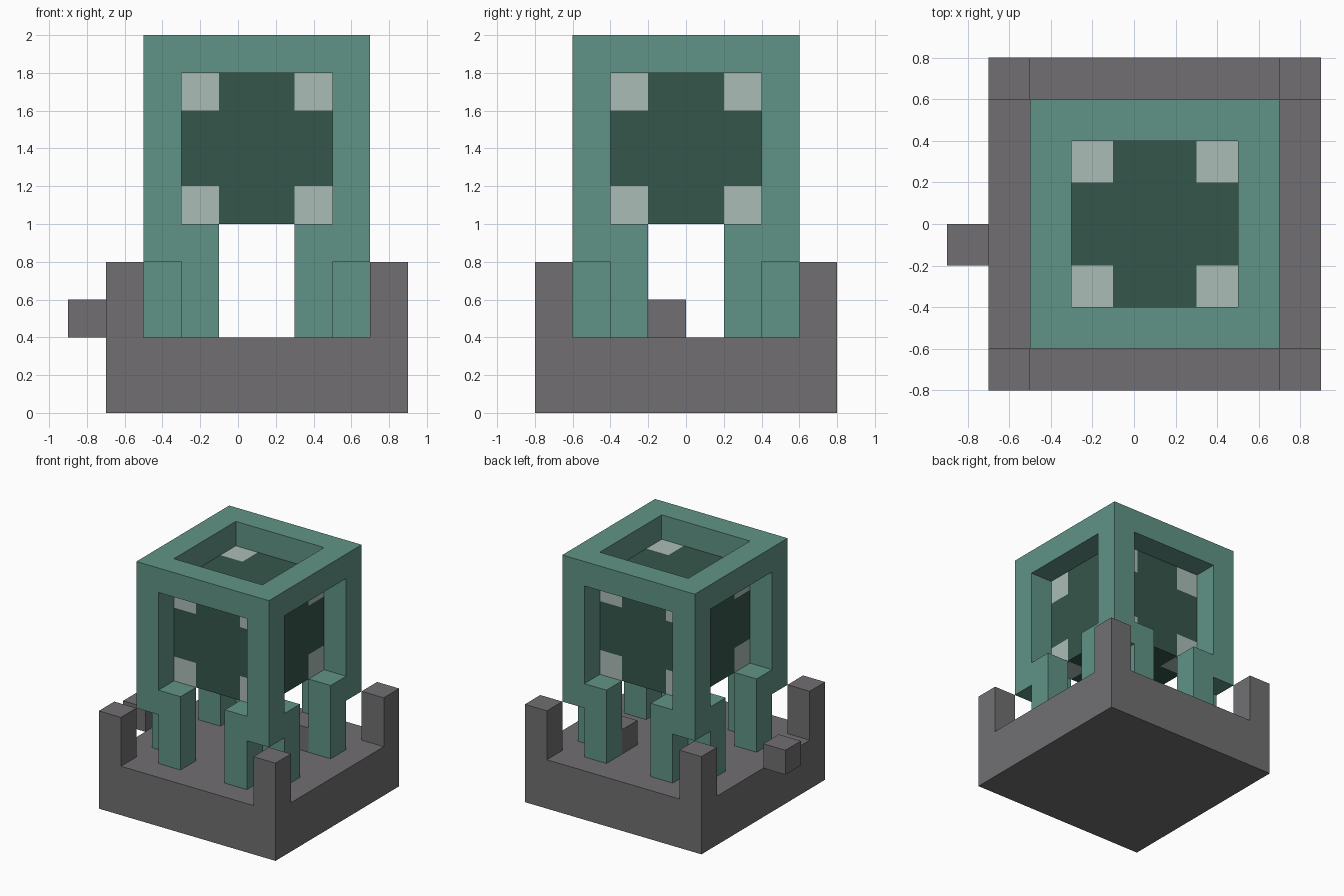
import bpy
import bmesh
from mathutils import Matrix, Vector

old = bpy.data.objects.get("Cube")
if old:
    bpy.data.objects.remove(old, do_unlink=True)

U = 0.2    # building unit
CX = 0.1   # body centre along x


def material(name, rgb):
    mat = bpy.data.materials.new(name)
    mat.use_nodes = True
    colour = (*rgb, 1)
    mat.diffuse_color = colour
    mat.node_tree.nodes["Principled BSDF"].inputs["Base Color"].default_value = colour
    return mat


green = material("sea_green", (0.117, 0.296, 0.238))
grey = material("stone_grey", (0.165, 0.159, 0.168))
dark = material("dark_green", (0.036, 0.093, 0.071))
pale = material("pale_green", (0.407, 0.503, 0.468))


def box(name, centre, size, *mats, cuts=0):
    """Box from centre and size, optionally divided into a grid."""
    bm = bmesh.new()
    bmesh.ops.create_cube(bm, size=1, matrix=Matrix.Diagonal((*size, 1)))
    if cuts:
        bmesh.ops.subdivide_edges(bm, edges=bm.edges[:], cuts=cuts, use_grid_fill=True)
    mesh = bpy.data.meshes.new(name)
    bm.to_mesh(mesh)
    bm.free()
    for mat in mats:
        mesh.materials.append(mat)
    obj = bpy.data.objects.new(name, mesh)
    obj.location = Vector(centre)
    bpy.context.collection.objects.link(obj)
    return obj


# Base slab with corner posts
box("base_slab", (CX, 0, U), (8 * U, 8 * U, 2 * U), grey)
corners = [(sx, sy) for sx in (-1, 1) for sy in (-1, 1)]
for sx, sy in corners:
    box("base_post", (CX + sx * 3.5 * U, sy * 3.5 * U, 3 * U), (U, U, 2 * U), grey)

# Loose blocks: one outside the right edge, one inside the body
box("outer_block", (-0.8, -0.1, 0.5), (U, U, U), grey)
box("inner_block", (0.4, 0.3, 0.5), (U, U, U), grey)

# Body frame: columns, each flanked by two legs
for sx, sy in corners:
    box("frame_column", (CX + sx * 2.5 * U, sy * 2.5 * U, 7 * U), (U, U, 6 * U), green)
    for kx, ky in ((1.5, 2.5), (2.5, 1.5)):
        box("leg", (CX + sx * kx * U, sy * ky * U, 3.5 * U), (U, U, 3 * U), green)

# Top beams joining the columns
for s in (-1, 1):
    box("top_beam_across", (CX, s * 2.5 * U, 9.5 * U), (4 * U, U, U), green)
    box("top_beam_along", (CX + s * 2.5 * U, 0, 9.5 * U), (U, 4 * U, U), green)

# Core cube with pale corners
core = box("core", (CX, 0, 7 * U), (4 * U, 4 * U, 4 * U), dark, pale, cuts=3)
for face in core.data.polygons:
    face.material_index = int(all(abs(c) > U for c in face.center))
